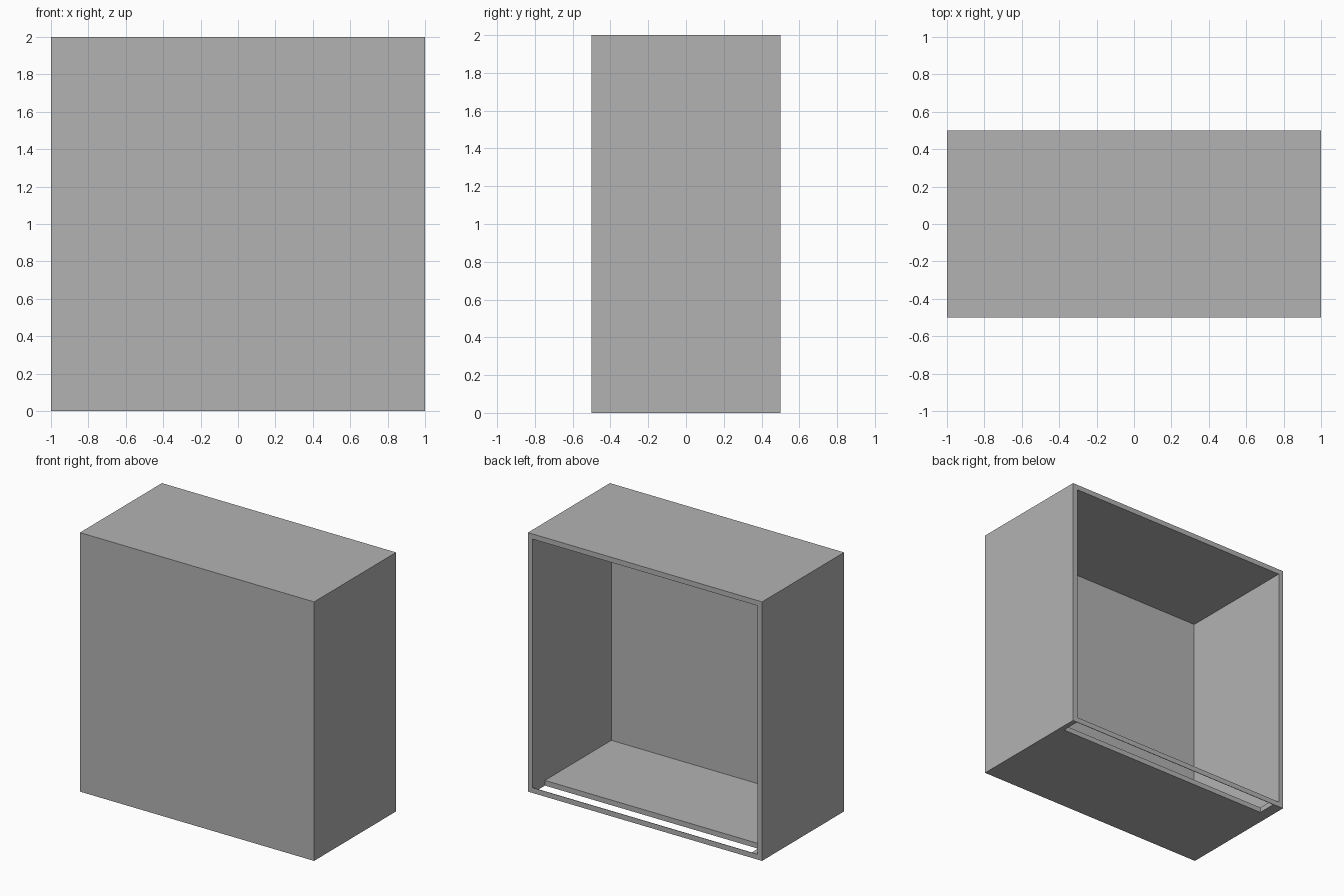
import bpy
import bmesh
from mathutils import Vector

cube = bpy.data.objects.get("Cube")
if cube:
    bpy.data.objects.remove(cube, do_unlink=True)

# Overall half sizes, height, board thickness
W, D, H, T = 1.0, 0.5, 2.0, 0.04
# Slot in the floor along the open back
SLOT_FRONT, SLOT_END, RIM = 0.35, -0.91, 0.004

grey = bpy.data.materials.new("plain grey")
grey.use_nodes = True
colour = (0.45, 0.45, 0.45, 1)
grey.diffuse_color = colour
grey.node_tree.nodes["Principled BSDF"].inputs["Base Color"].default_value = colour


def board(name, low, high):
    """Flat-sided board between two opposite corners."""
    low, high = Vector(low), Vector(high)
    bm = bmesh.new()
    bmesh.ops.create_cube(bm, size=1)
    bmesh.ops.scale(bm, vec=high - low, verts=bm.verts)
    mesh = bpy.data.meshes.new(name)
    bm.to_mesh(mesh)
    bm.free()
    mesh.materials.append(grey)
    obj = bpy.data.objects.new(name, mesh)
    obj.location = (low + high) / 2
    bpy.context.collection.objects.link(obj)
    return obj


# Closed front, two sides and top
board("front_panel", (-W, -D, 0), (W, T - D, H))
board("left_side", (W - T, T - D, 0), (W, D, H))
board("right_side", (-W, T - D, 0), (T - W, D, H))
board("top_panel", (T - W, T - D, H - T), (W - T, D, H))

# Floor, with the slot left open behind a thin lip
board("floor", (T - W, T - D, 0), (W - T, SLOT_FRONT, T))
board("floor_slot_end", (T - W, SLOT_FRONT, 0), (SLOT_END, D, T))
board("slot_lip", (SLOT_END, D - RIM, 0), (W - T, D, T))
